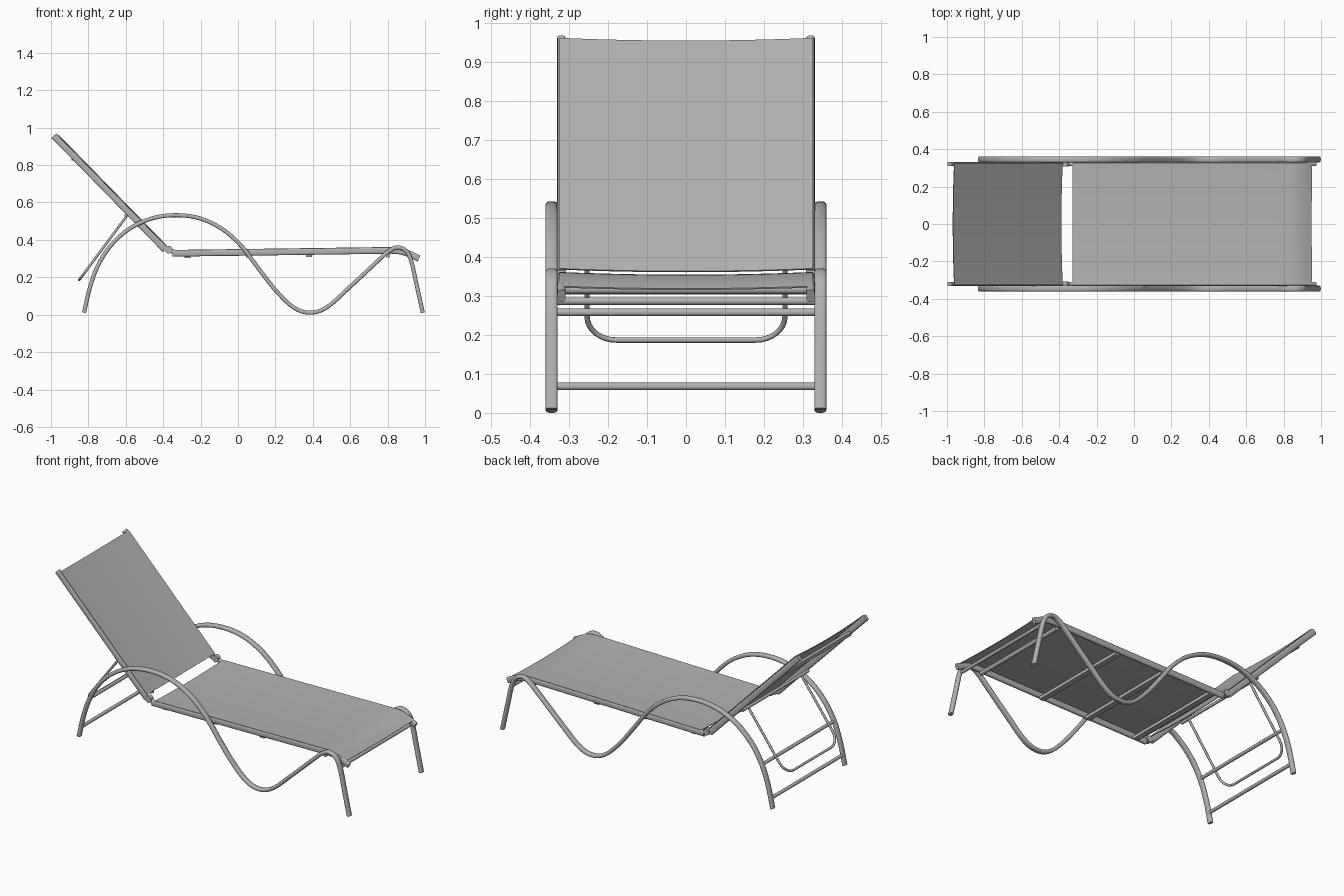
import bpy, bmesh, math
from mathutils import Vector

if "Cube" in bpy.data.objects:
    bpy.data.objects.remove(bpy.data.objects["Cube"])

Y = Vector((0, 1, 0))
grey = bpy.data.materials.new("dark_grey")
grey.diffuse_color = (.45, .45, .45, 1)
grey.use_nodes = True
grey.node_tree.nodes["Principled BSDF"].inputs["Base Color"].default_value = grey.diffuse_color


def finish(name, bm):
    bmesh.ops.recalc_face_normals(bm, faces=bm.faces[:])
    me = bpy.data.meshes.new(name)
    bm.to_mesh(me)
    bm.free()
    me.materials.append(grey)
    ob = bpy.data.objects.new(name, me)
    bpy.context.collection.objects.link(ob)
    bpy.ops.object.select_all(action='DESELECT')
    ob.select_set(True)
    bpy.context.view_layer.objects.active = ob
    bpy.ops.object.shade_smooth_by_angle(angle=math.radians(40))


def smooth_path(pts, steps=5):
    """Catmull-Rom curve through the points."""
    p = [2 * pts[0] - pts[1]] + pts + [2 * pts[-1] - pts[-2]]
    out = []
    for i in range(1, len(p) - 2):
        a, b, c, d = p[i - 1:i + 3]
        for k in range(steps):
            t = k / steps
            out.append(0.5 * (2 * b + (c - a) * t + (2 * a - 5 * b + 4 * c - d) * t**2
                              + (3 * b - a - 3 * c + d) * t**3))
    return out + [pts[-1]]


def sweep(name, path, binormal, a, b, power=1.0, sides=16):
    """Capped tube along a planar path: a = half size in plane, b = across it."""
    bm = bmesh.new()
    rings = []
    for i, p in enumerate(path):
        t = (path[min(i + 1, len(path) - 1)] - path[max(i - 1, 0)]).normalized()
        n = t.cross(binormal).normalized()
        ring = []
        for k in range(sides):
            w = 2 * math.pi * (k + .5) / sides
            c, s = math.cos(w), math.sin(w)
            c = math.copysign(abs(c)**power, c)
            s = math.copysign(abs(s)**power, s)
            ring.append(bm.verts.new(p + n * a * c + binormal * b * s))
        rings.append(ring)
    for r, q in zip(rings, rings[1:]):
        for k in range(sides):
            j = (k + 1) % sides
            bm.faces.new((r[k], r[j], q[j], q[k]))
    bm.faces.new(rings[0])
    bm.faces.new(rings[-1])
    finish(name, bm)


def xz(pts, y):
    return [Vector((x, y, z)) for x, z in pts]


def crossbar(name, x, z, half, r=0.01):
    sweep(name, [Vector((x, -half, z)), Vector((x, half, z))], Vector((0, 0, 1)), r, r)


def flat_bar(name, x, z, half, w, h):
    """Rectangular bar across the chair."""
    bm = bmesh.new()
    for v in bmesh.ops.create_cube(bm, size=2)["verts"]:
        v.co = Vector((x + v.co.x * w, v.co.y * half, z + v.co.z * h))
    finish(name, bm)


def fabric(name, profile, half, sag, thick=0.004):
    """Sling cloth laid over the rails, dipping in the middle."""
    bm = bmesh.new()
    rows, n = [], 12
    for i, p in enumerate(profile):
        t = (profile[min(i + 1, len(profile) - 1)] - profile[max(i - 1, 0)]).normalized()
        up = t.cross(Y)
        if up.z < 0:
            up = -up
        row = []
        for k in range(n + 1):
            v = 2 * k / n - 1
            row.append(bm.verts.new(p + Y * v * half - up * sag * (1 - v * v)))
        rows.append(row)
    for r, q in zip(rows, rows[1:]):
        for k in range(n):
            bm.faces.new((r[k], r[k + 1], q[k + 1], q[k]))
    bmesh.ops.recalc_face_normals(bm, faces=bm.faces[:])
    bmesh.ops.solidify(bm, geom=bm.faces[:], thickness=thick)
    finish(name, bm)


frame = [(-.823, .011), (-.793, .14), (-.75, .26), (-.68, .37), (-.58, .46), (-.46, .515),
         (-.33, .532), (-.2, .514), (-.08, .455), (.02, .365), (.1, .26), (.2, .132),
         (.3, .037), (.39, .011), (.48, .043), (.6, .15), (.75, .29), (.8, .335),
         (.85, .36), (.9, .34), (.928, .28), (.955, .16), (.988, .01)]
seat_straight = [(-.35, .328), (.2, .335), (.7, .342)]
seat_bend = [(.78, .343), (.83, .343), (.87, .339), (.915, .325), (.968, .3)]
back = [(-.985, .957), (-.388, .346)]

# Mirrored sides: wavy leg frame, seat rail, back rail, hinge
for s, side in ((-1, "right"), (1, "left")):
    sweep("leg_frame_" + side, smooth_path(xz(frame, s * .345)), Y, .011, .0155, .65)
    rail = xz(seat_straight, s * .32) + smooth_path(xz(seat_bend, s * .32), 4)
    sweep("seat_rail_" + side, rail, Y, .0175, .011, .65)
    sweep("back_rail_" + side, xz(back, s * .32), Y, .0175, .011, .65)
    sweep("hinge_" + side, [Vector((-.37, s * .308, .347)), Vector((-.37, s * .334, .347))],
          Vector((0, 0, 1)), .02, .02, 1, 20)
    sweep("hinge_link_" + side, xz([(-.375, .347), (-.335, .333)], s * .32), Y, .012, .008)

# Sling fabric
rail = xz([(-.33, .328)] + seat_straight[1:], 0) + smooth_path(xz(seat_bend[:-1] + [(.953, .307)], 0), 4)
fabric("seat_fabric", [p + Vector((0, 0, .0185)) for p in rail], .326, .007)
b0, b1 = xz(back, 0)
up = Vector((.715, 0, .699))
fabric("back_fabric", [b0.lerp(b1, .016 + .969 * i / 8) + up * .0185 for i in range(9)], .326, .01)

# Bars under the slings
for i, (x, z) in enumerate([(-.27, .313), (.06, .315), (.38, .317)]):
    flat_bar("seat_bar_%d" % (i + 1), x, z, .315, .016, .009)
crossbar("seat_bar_front", .802, .317, .315, .012)
flat_bar("back_bar_upper", -.88, .835, .315, .01, .01)
crossbar("back_bar_lower", -.598, .532, .315, .009)

# Bars joining the leg frames
crossbar("rear_leg_bar_low", -.81, .068, .335)
crossbar("rear_leg_bar_high", -.752, .258, .335)
crossbar("front_leg_bar", .924, .287, .335)

# U-shaped back prop with rounded corners
top, bot = Vector((-.595, 0, .528)), Vector((-.848, 0, .187))
d = (bot - top).normalized()
half, r = .254, .075
path = [top - Y * half]
for sgn, start in ((-1, 180), (1, 90)):
    for k in range(9):
        w = math.radians(start - 90 * k / 8)
        path.append(bot - d * r + Y * (sgn * (half - r) + r * math.cos(w)) + d * r * math.sin(w))
path.append(top + Y * half)
sweep("back_prop", path, d.cross(Y).normalized(), .007, .007, 1, 12)
